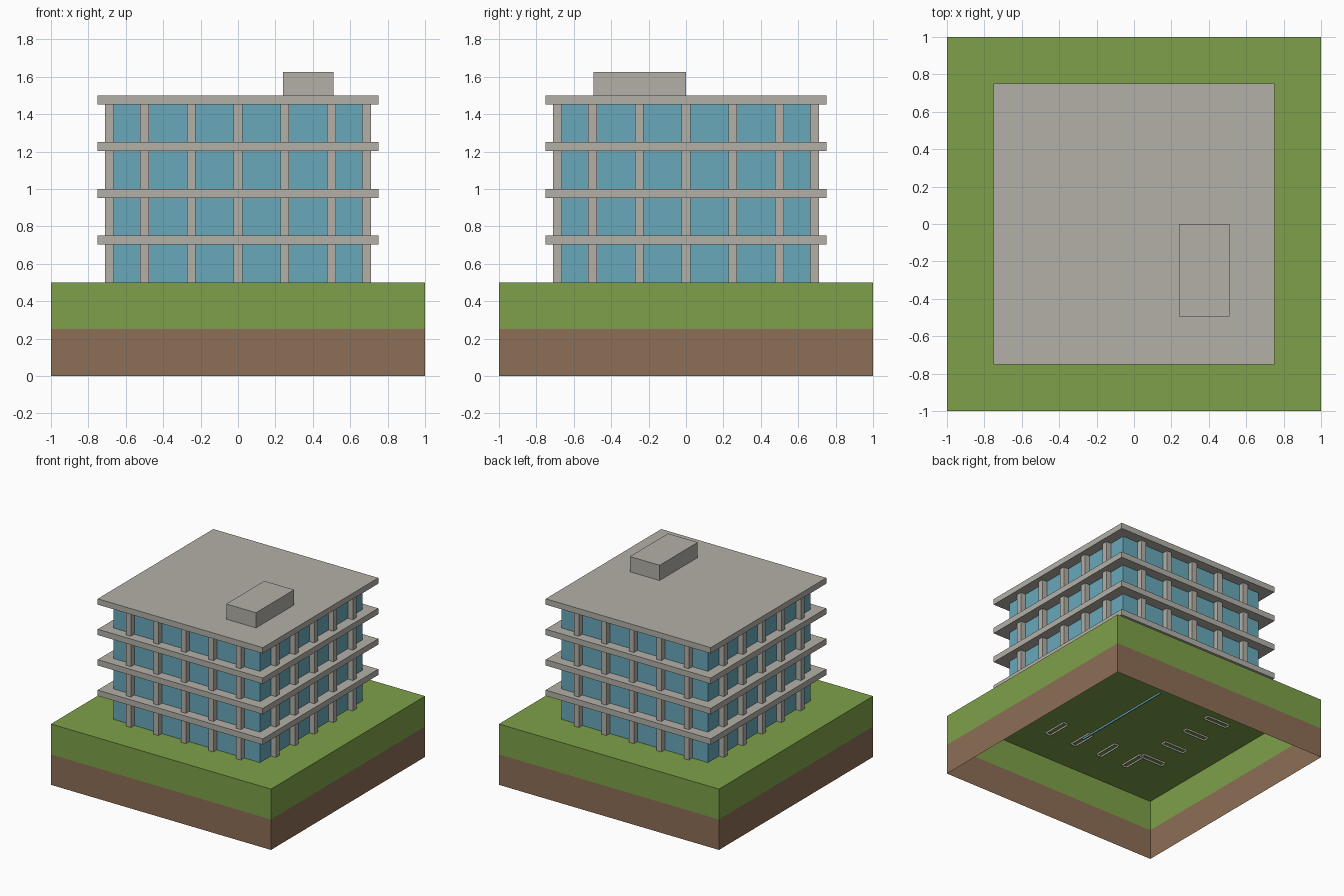
import bpy, bmesh, math
from mathutils import Matrix

if "Cube" in bpy.data.objects:
    bpy.data.objects.remove(bpy.data.objects["Cube"])


def lin(c):
    c /= 255
    return c / 12.92 if c <= 0.04045 else ((c + 0.055) / 1.055) ** 2.4


def material(name, r, g, b):
    m = bpy.data.materials.new(name)
    m.diffuse_color = (lin(r), lin(g), lin(b), 1)
    m.use_nodes = True
    m.node_tree.nodes["Principled BSDF"].inputs["Base Color"].default_value = m.diffuse_color
    return m


CONCRETE = material("concrete", 180, 176, 169)
GLASS = material("blue glass", 104, 169, 187)
GRASS = material("grass green", 126, 160, 74)
SOIL = material("soil brown", 141, 110, 86)


def box(name, lo, hi, mats, open_bottom=False, turn=0.0):
    """Box between two corners, optionally bottomless and turned about z."""
    bm = bmesh.new()
    bmesh.ops.create_cube(bm, size=1)
    for v in bm.verts:
        v.co = [lo[i] + (v.co[i] + 0.5) * (hi[i] - lo[i]) for i in range(3)]
    if open_bottom:
        bm.normal_update()
        under = [f for f in bm.faces if f.normal.z < -0.5]
        bmesh.ops.delete(bm, geom=under, context='FACES_ONLY')
    bm.transform(Matrix.Rotation(turn, 4, 'Z'))
    mesh = bpy.data.meshes.new(name)
    bm.to_mesh(mesh)
    bm.free()
    for m in mats:
        mesh.materials.append(m)
    ob = bpy.data.objects.new(name, mesh)
    bpy.context.collection.objects.link(ob)
    return ob


# Ground block: hollow from below, soil band under a grass band
ground = box("ground_block", (-1, -1, 0), (1, 1, 0.5), [GRASS, SOIL], True)
bm = bmesh.new()
bm.from_mesh(ground.data)
bmesh.ops.bisect_plane(bm, geom=bm.verts[:] + bm.edges[:] + bm.faces[:],
                       plane_co=(0, 0, 0.25), plane_no=(0, 0, 1))
for f in bm.faces:
    f.material_index = 1 if f.calc_center_median().z < 0.25 else 0
bm.to_mesh(ground.data)
bm.free()

# Glass body and the inner partition that just shows under the ground
box("glass_body", (-0.665, -0.665, 0.5), (0.665, 0.665, 1.46), [GLASS], True)
box("glass_partition", (-0.004, -0.6, 0.485), (0.004, 0.31, 0.7), [GLASS])

# Floor slabs and roof
for i in range(4):
    top = 0.75 + 0.25 * i
    name = "roof_slab" if i == 3 else f"floor_slab_{i + 1}"
    box(name, (-0.75, -0.75, top - 0.048), (0.75, 0.75, top), [CONCRETE])

# Pillars: five on each side; front and left feet reach just below the turf
for side, label in enumerate(("front", "right", "back", "left")):
    for k in range(-2, 3):
        x = 0.25 * k
        deep = (label == "front" and k < 2) or (label == "left" and k > -2)
        foot = 0.485 if deep else 0.5
        box(f"pillar_{label}_{k + 3}", (x - 0.023, -0.71, foot),
            (x + 0.023, -0.5, 1.46), [CONCRETE], True, side * math.pi / 2)

# Rooftop service box
box("rooftop_box", (0.24, -0.495, 1.5), (0.51, 0.0, 1.625), [CONCRETE])
